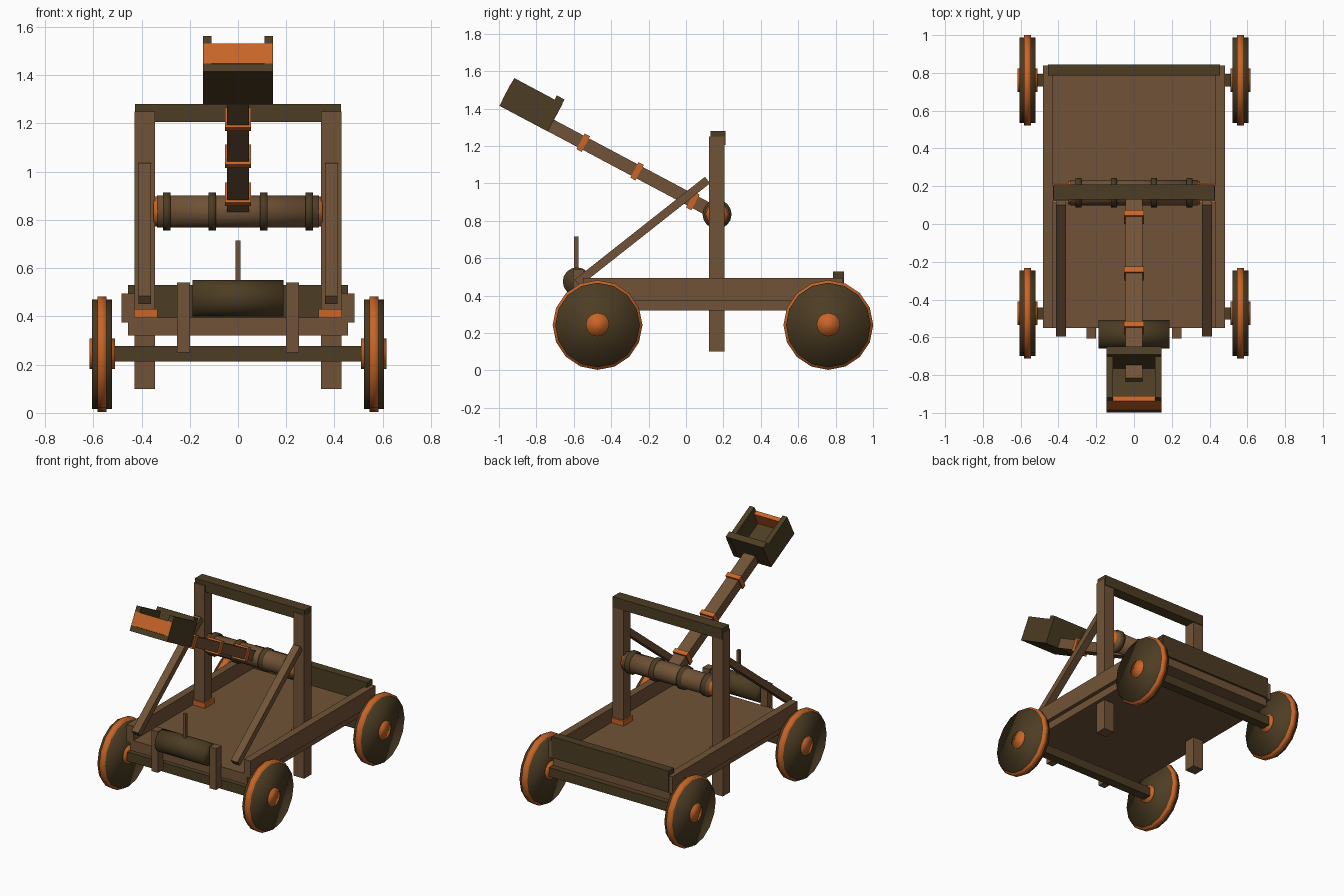
import bpy
from math import cos, sin, radians, atan2, hypot, pi
from mathutils import Matrix, Vector

cube = bpy.data.objects.get("Cube")
if cube:
    bpy.data.objects.remove(cube, do_unlink=True)


def material(name, rgb):
    m = bpy.data.materials.new(name)
    m.use_nodes = True
    colour = (*rgb, 1)
    m.diffuse_color = colour
    bsdf = next(n for n in m.node_tree.nodes if n.type == 'BSDF_PRINCIPLED')
    bsdf.inputs["Base Color"].default_value = colour
    return m


BROWN = material("brown_wood", (0.165, 0.086, 0.038))
DARK = material("dark_wood", (0.073, 0.046, 0.017))
ORANGE = material("copper_orange", (0.58, 0.13, 0.02))


def box(name, mat, x, y, z, frame=None):
    """Box from (min, max) ranges, optionally placed in a tilted frame."""
    bpy.ops.mesh.primitive_cube_add(size=1)
    ob = bpy.context.object
    ob.name = name
    ranges = (x, y, z)
    size = Matrix.Diagonal([r[1] - r[0] for r in ranges] + [1])
    centre = Matrix.Translation([(r[0] + r[1]) / 2 for r in ranges])
    ob.data.transform((frame or Matrix()) @ centre @ size)
    ob.data.materials.append(mat)
    return ob


def rod(name, mat, x, y, z, radius, sides=16):
    """Smooth cylinder lying along x between the two x values."""
    bpy.ops.mesh.primitive_cylinder_add(vertices=sides, radius=radius,
                                        depth=x[1] - x[0])
    ob = bpy.context.object
    ob.name = name
    centre = Matrix.Translation(((x[0] + x[1]) / 2, y, z))
    ob.data.transform(centre @ Matrix.Rotation(pi / 2, 4, 'Y'))
    ob.data.materials.append(mat)
    ob.data.shade_smooth()
    return ob


def side_range(side, inner, outer):
    return tuple(sorted((side * inner, side * outer)))


def tilted(y, z, angle):
    """Frame whose y axis runs forward and upward at the given angle."""
    axes = Matrix(((1, 0, 0), (0, -cos(angle), sin(angle)),
                   (0, sin(angle), cos(angle)))).to_4x4()
    return Matrix.Translation((0, y, z)) @ axes


# Chassis
box("floor", BROWN, (-0.455, 0.455), (-0.55, 0.83), (0.32, 0.395))
box("back_board", DARK, (-0.455, 0.455), (0.785, 0.845), (0.38, 0.53))
box("top_beam", DARK, (-0.426, 0.426), (0.13, 0.21), (1.205, 1.28))

# Wheels and axles
for end, y in (("front", -0.473), ("back", 0.761)):
    box(end + "_axle", DARK, (-0.53, 0.53), (y - 0.032, y + 0.032), (0.213, 0.277))
    for side, label in ((1, "left"), (-1, "right")):
        name = f"{end}_{label}_wheel"
        rod(name, DARK, side_range(side, 0.522, 0.606), y, 0.243, 0.226)
        rod(name + "_rim", ORANGE, side_range(side, 0.545, 0.583), y, 0.243, 0.24)
        rod(name + "_hub", ORANGE, side_range(side, 0.51, 0.616), y, 0.245, 0.063, 12)

# Parts mirrored on both sides
brace_low, brace_high = Vector((-0.582, 0.468)), Vector((0.115, 1.018))
span = brace_high - brace_low
brace_frame = tilted(*brace_high, atan2(-span.y, span.x))
for side, label in ((1, "left"), (-1, "right")):
    box(label + "_rail", BROWN, side_range(side, 0.43, 0.482), (-0.55, 0.84), (0.375, 0.495))
    box(label + "_upright", BROWN, side_range(side, 0.345, 0.43), (0.122, 0.205), (0.1, 1.25))
    box(label + "_upright_bracket", ORANGE, side_range(side, 0.334, 0.429),
        (0.11, 0.218), (0.385, 0.43))
    box(label + "_brace", BROWN, side_range(side, 0.36, 0.413),
        (0, span.length), (-0.022, 0.022), brace_frame)
    box(label + "_winch_post", BROWN, side_range(side, 0.2, 0.252), (-0.605, -0.545), (0.25, 0.54))
    rod(label + "_roller_cap", ORANGE, side_range(side, 0.3, 0.35), 0.166, 0.835, 0.062, 8)

# Winch drum and lever
rod("winch_drum", DARK, (-0.188, 0.188), -0.583, 0.475, 0.076)
box("winch_lever", BROWN, (-0.01, 0.01), (-0.598, -0.576), (0.5, 0.715))

# Roller that carries the arm
rod("roller", BROWN, (-0.335, 0.335), 0.166, 0.835, 0.067)
for i, x in enumerate((-0.295, -0.107, 0.107, 0.295)):
    rod(f"roller_ring_{i + 1}", DARK, (x - 0.016, x + 0.016), 0.166, 0.835, 0.078)

# Throwing arm, in a frame that starts at the roller
arm = tilted(0.17, 0.835, radians(28))
box("throwing_arm", BROWN, (-0.045, 0.045), (0.03, 1.136), (-0.035, 0.035), arm)
for i, s in enumerate((0.151, 0.489, 0.815)):
    box(f"arm_band_{i + 1}", ORANGE, (-0.053, 0.053), (s - 0.016, s + 0.016), (-0.047, 0.047), arm)

# Bucket
box("bucket_floor", DARK, (-0.144, 0.144), (1.01, 1.303), (-0.036, 0.0), arm)
box("bucket_inner_board", DARK, (-0.146, 0.146), (1.012, 1.058), (-0.036, 0.157), arm)
box("bucket_outer_board", ORANGE, (-0.144, 0.144), (1.275, 1.305), (0.001, 0.094), arm)
for side, label in ((1, "left"), (-1, "right")):
    box(label + "_bucket_wall", DARK, side_range(side, 0.11, 0.146), (1.01, 1.303), (-0.036, 0.132), arm)
